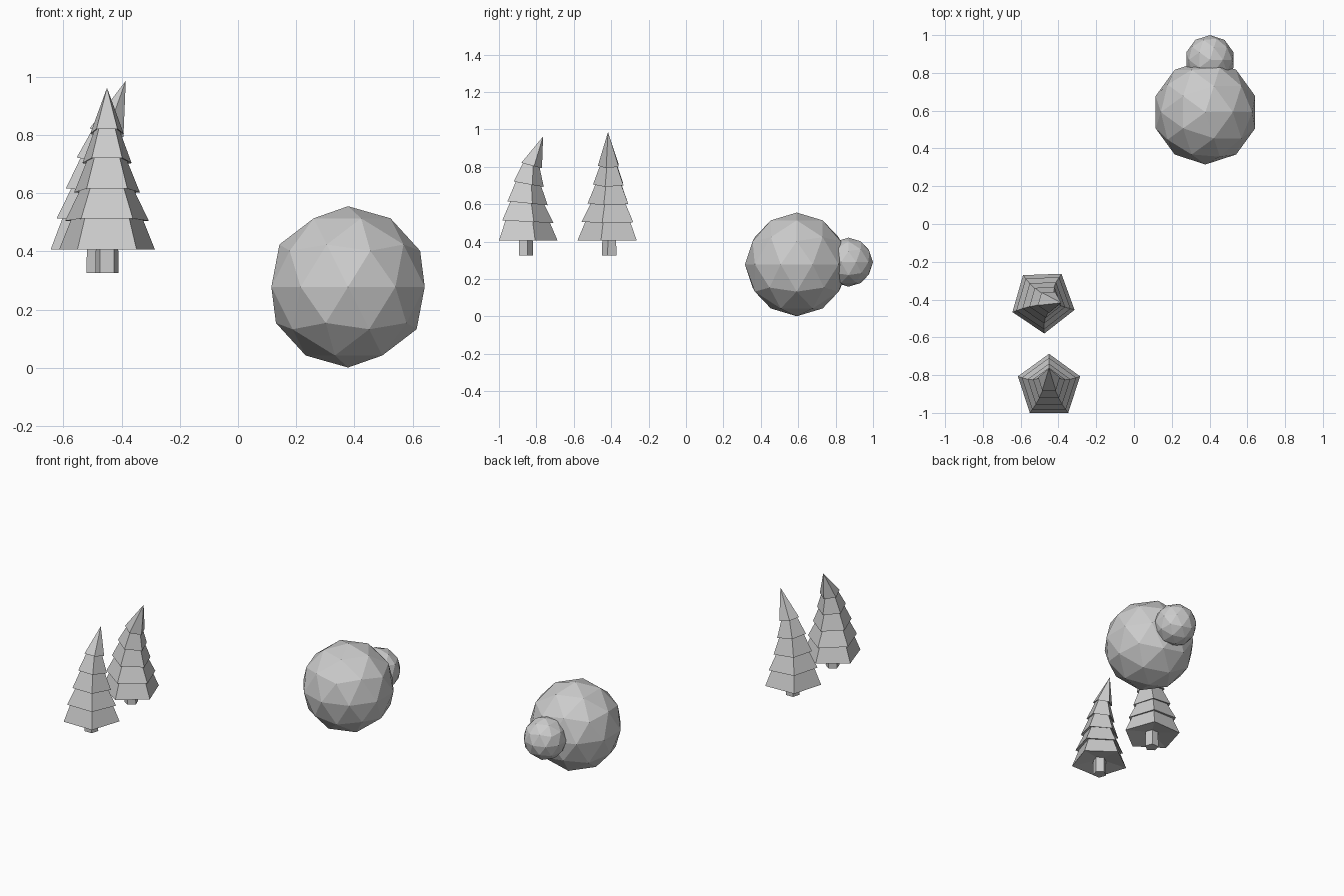
import bpy, bmesh, math
from mathutils import Vector

if "Cube" in bpy.data.objects:
    bpy.data.objects.remove(bpy.data.objects["Cube"])


def ball(name, loc, r):
    # faceted round boulder
    bpy.ops.mesh.primitive_ico_sphere_add(subdivisions=2, radius=r, location=loc)
    bpy.context.object.name = name


# foliage profile: radius, height, share of the lean, tilt (drop per unit along the lean)
RINGS = [
    (0.042, 0.425, 0.00, 0.00),
    (0.173, 0.406, 0.00, 0.00), (0.130, 0.510, 0.00, 0.03),
    (0.151, 0.507, 0.00, 0.05), (0.098, 0.612, 0.02, 0.08),
    (0.119, 0.606, 0.02, 0.10), (0.073, 0.714, 0.11, 0.16),
    (0.089, 0.708, 0.11, 0.18), (0.047, 0.815, 0.30, 0.24),
    (0.061, 0.808, 0.30, 0.26),
]


def loft(name, rings, center, turn, lean_dir, lean, tip=None):
    # five-sided rings joined by flat faces, closed by a cap or a tip
    bm = bmesh.new()
    d = Vector((math.cos(lean_dir), math.sin(lean_dir), 0))
    c = Vector((center[0], center[1], 0))
    loops = []
    for r, z, share, tilt in rings:
        loop = []
        for k in range(5):
            a = turn + k * math.tau / 5
            off = Vector((r * math.cos(a), r * math.sin(a), 0))
            off.z = z - tilt * off.dot(d)
            loop.append(bm.verts.new(c + d * lean * share + off))
        loops.append(loop)
    for lo, hi in zip(loops, loops[1:]):
        for k in range(5):
            j = (k + 1) % 5
            bm.faces.new((lo[k], lo[j], hi[j], hi[k]))
    bm.faces.new(loops[0][::-1])
    if tip is None:
        bm.faces.new(loops[-1])
    else:
        t = bm.verts.new(c + d * lean + Vector((0, 0, tip)))
        for k in range(5):
            bm.faces.new((loops[-1][k], loops[-1][(k + 1) % 5], t))
    bmesh.ops.recalc_face_normals(bm, faces=bm.faces)
    me = bpy.data.meshes.new(name)
    bm.to_mesh(me)
    bm.free()
    bpy.context.collection.objects.link(bpy.data.objects.new(name, me))


def tree(name, center, turn, lean_dir, tip):
    turn, lean_dir = math.radians(turn), math.radians(lean_dir)
    loft(name + "_foliage", RINGS, center, turn, lean_dir, 0.096, tip)
    trunk = [(0.042, 0.325, 0, 0), (0.040, 0.44, 0, 0)]
    loft(name + "_trunk", trunk, center, turn, lean_dir, 0)


# two leaning pines
tree("front_pine", (-0.45, -0.86), 90, 90, 0.962)
tree("rear_pine", (-0.481, -0.407), -16, -6, 0.986)

# two boulders
ball("large_boulder", (0.378, 0.592, 0.278), 0.277)
ball("small_boulder", (0.402, 0.869, 0.29), 0.131)
